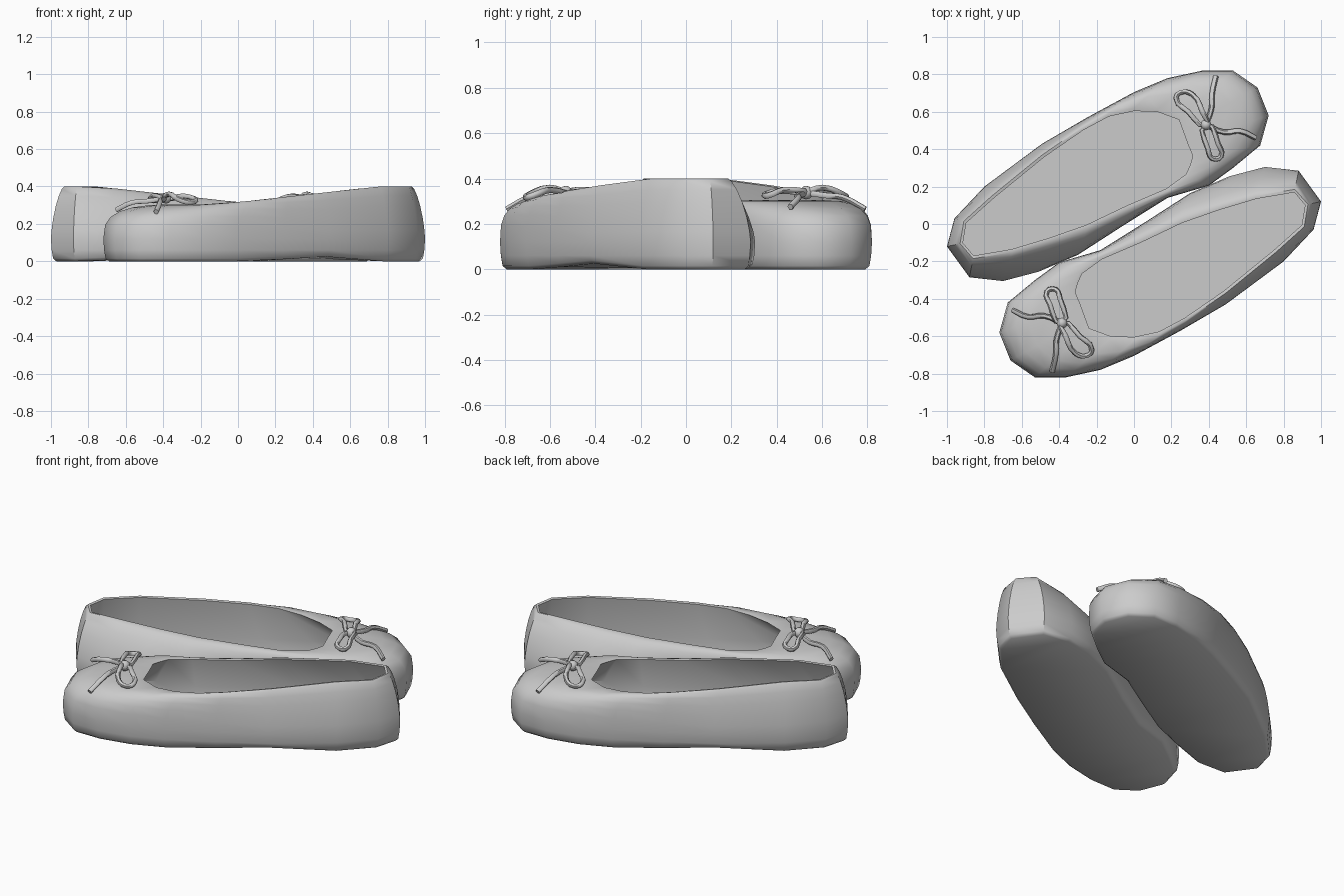
import bpy, bmesh, math
from mathutils import Vector

default_cube = bpy.data.objects.get("Cube")
if default_cube:
    bpy.data.objects.remove(default_cube, do_unlink=True)

# One plain grey for everything
grey = bpy.data.materials.new("plain_grey")
grey.use_nodes = True
grey.diffuse_color = (0.6, 0.6, 0.6, 1)
grey.node_tree.nodes["Principled BSDF"].inputs["Base Color"].default_value = (0.6, 0.6, 0.6, 1)

# Widest outline and matching point on the foot opening, clockwise from the heel
STATIONS = [
    (1, .12, .93, .105), (.96, -.03, .91, -.015), (.8, -.2, .76, -.15),
    (.49, -.43, .49, -.37), (.25, -.57, .28, -.515), (0, -.705, .14, -.59),
    (-.18, -.78, 0, -.62), (-.365, -.82, -.13, -.615), (-.53, -.82, -.25, -.57),
    (-.66, -.73, -.275, -.51), (-.72, -.58, -.3, -.44), (-.675, -.42, -.33, -.365),
    (-.53, -.3, -.315, -.31), (-.4, -.205, -.29, -.255), (-.18, -.14, -.18, -.175),
    (.06, .01, .03, -.085), (.3, .165, .25, .02), (.51, .255, .45, .09),
    (.7, .305, .65, .15), (.88, .285, .86, .185),
]
OUTLINE = [Vector(s[:2]) for s in STATIONS]
OPENING = [Vector(s[2:]) for s in STATIONS]


def clamp(value):
    return max(0, min(1, value))


def rim_height(x):
    """The opening climbs from the vamp to the heel."""
    return 0.305 + 0.095 * clamp((x + 0.1) / 0.85)


def arch_lift(x):
    """Slight rise of the sole under the arch."""
    return 0.025 * max(0, math.cos((x - 0.45) * math.pi / 0.6)) if abs(x - 0.45) < 0.3 else 0


def inset(points, distance):
    """Move a closed clockwise outline inwards along its normals."""
    moved = []
    for i, point in enumerate(points):
        along = (points[(i + 1) % len(points)] - points[i - 1]).normalized()
        moved.append(point + Vector((along.y, -along.x)) * distance)
    return moved


def flat_ring(points, height, lifted=False):
    return [Vector((p.x, p.y, height + (arch_lift(p.x) if lifted else 0))) for p in points]


def upper_ring(angle, base):
    """One level of the upper: boxy round the toe, straighter at the heel."""
    ring = []
    for out, rim in zip(OUTLINE, OPENING):
        power = 2 / (3 - 1.5 * clamp((out.x + 0.3) / 0.8))
        across = 1 - math.cos(angle) ** power
        up = math.sin(angle) ** power
        p = out.lerp(rim, across)
        ring.append(Vector((p.x, p.y, base + (rim_height(rim.x) - base) * up)))
    return ring


def finish(obj, angle):
    obj.data.materials.clear()
    obj.data.materials.append(grey)
    bpy.ops.object.select_all(action='DESELECT')
    obj.select_set(True)
    bpy.context.view_layer.objects.active = obj
    bpy.ops.object.shade_smooth_by_angle(angle=math.radians(angle))


def second_copy(obj, name):
    """The other shoe is the same one turned half way round."""
    copy = bpy.data.objects.new(name, obj.data)
    bpy.context.collection.objects.link(copy)
    copy.rotation_euler.z = math.pi


# Sole, upper, rim, lining and insole as one continuous shell
rings = [
    flat_ring(inset(OUTLINE, 0.03), 0, True),
    flat_ring(inset(OUTLINE, 0.012), 0.015, True),
    flat_ring(inset(OUTLINE, 0.004), 0.06),
]
rings += [upper_ring(step * math.pi / 12, 0.12) for step in range(6)]
rings.append([Vector((p.x, p.y, rim_height(p.x))) for p in OPENING])
rings.append([Vector((p.x, p.y, rim_height(p.x) - 0.003)) for p in inset(OPENING, 0.016)])
rings.append(flat_ring(inset(OUTLINE, 0.03), 0.13))
rings.append(flat_ring(inset(OUTLINE, 0.04), 0.045))

bm = bmesh.new()
levels = [[bm.verts.new(p) for p in ring] for ring in rings]
count = len(STATIONS)
for low, high in zip(levels, levels[1:]):
    for i in range(count):
        j = (i + 1) % count
        bm.faces.new((low[i], low[j], high[j], high[i]))
caps = [bm.faces.new(levels[0]), bm.faces.new(levels[-1])]
bmesh.ops.triangulate(bm, faces=caps)
bmesh.ops.recalc_face_normals(bm, faces=bm.faces)
mesh = bpy.data.meshes.new("shoe_shell")
bm.to_mesh(mesh)
bm.free()
shoe = bpy.data.objects.new("front_shoe", mesh)
bpy.context.collection.objects.link(shoe)
finish(shoe, 42)
second_copy(shoe, "rear_shoe")

# Cord bow: two loops and two tails meeting at the knot
KNOT = (-.385, -.53, .338)
CORDS = {
    "outer_loop": [KNOT, (-.29, -.6, .35), (-.225, -.675, .325), (-.255, -.705, .315),
                   (-.315, -.69, .33), (-.365, -.6, .36)],
    "inner_loop": [KNOT, (-.395, -.4, .345), (-.42, -.35, .33), (-.465, -.36, .325),
                   (-.45, -.43, .35)],
    "side_tail": [KNOT, (-.415, -.62, .325), (-.417, -.69, .317), (-.438, -.79, .265)],
    "toe_tail": [KNOT, (-.485, -.49, .322), (-.565, -.497, .315), (-.65, -.46, .275)],
}


def cord(name, points):
    curve = bpy.data.curves.new(name, 'CURVE')
    curve.dimensions = '3D'
    curve.bevel_depth = 0.014
    curve.bevel_resolution = 1
    curve.resolution_u = 3
    curve.use_fill_caps = True
    spline = curve.splines.new('BEZIER')
    spline.bezier_points.add(len(points) - 1)
    for knot, position in zip(spline.bezier_points, points):
        knot.co = position
        knot.handle_left_type = knot.handle_right_type = 'AUTO'
    spline.use_cyclic_u = name.endswith("loop")
    obj = bpy.data.objects.new("front_bow_" + name, curve)
    bpy.context.collection.objects.link(obj)
    bpy.ops.object.select_all(action='DESELECT')
    obj.select_set(True)
    bpy.context.view_layer.objects.active = obj
    bpy.ops.object.convert(target='MESH')
    return bpy.context.view_layer.objects.active


for cord_name, path in CORDS.items():
    piece = cord(cord_name, path)
    finish(piece, 60)
    second_copy(piece, "rear_bow_" + cord_name)

# Knot in the middle of the bow
bpy.ops.mesh.primitive_uv_sphere_add(segments=8, ring_count=6, radius=0.03)
knot = bpy.context.object
knot.name = "front_bow_knot"
for vertex in knot.data.vertices:
    vertex.co += Vector(KNOT)
knot.location = (0, 0, 0)
finish(knot, 60)
second_copy(knot, "rear_bow_knot")
